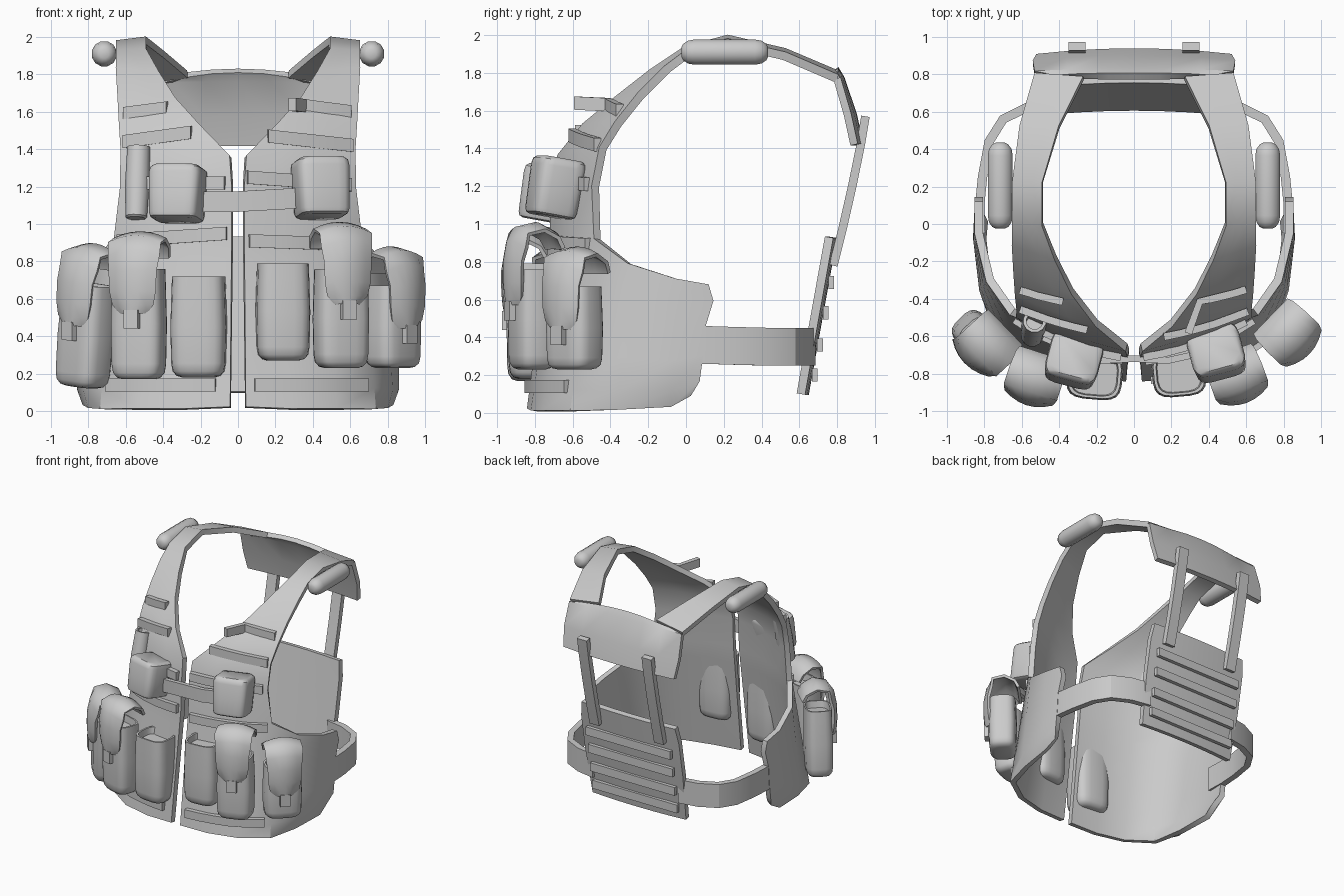
import bpy, math
from mathutils import Vector, Matrix
from mathutils.bvhtree import BVHTree

if "Cube" in bpy.data.objects:
    bpy.data.objects.remove(bpy.data.objects["Cube"])


def finish(name, verts, faces, thick=0.0, angle=40):
    me = bpy.data.meshes.new(name)
    me.from_pydata([tuple(v) for v in verts], [], faces)
    ob = bpy.data.objects.new(name, me)
    bpy.context.collection.objects.link(ob)
    bpy.ops.object.select_all(action='DESELECT')
    ob.select_set(True)
    bpy.context.view_layer.objects.active = ob
    if thick:
        mod = ob.modifiers.new("thickness", 'SOLIDIFY')
        mod.thickness, mod.offset = thick, 0
        bpy.ops.object.modifier_apply(modifier=mod.name)
    bpy.ops.object.shade_smooth_by_angle(angle=math.radians(angle))
    return ob


def grid(rows):
    """Quads between rows; a shorter row joins the start of a longer one."""
    verts, faces, starts = [], [], []
    for r in rows:
        starts.append(len(verts))
        verts += r
    for i in range(len(rows) - 1):
        a, b = starts[i], starts[i + 1]
        for j in range(min(len(rows[i]), len(rows[i + 1])) - 1):
            faces.append((a + j, a + j + 1, b + j + 1, b + j))
    return [Vector(v) for v in verts], faces


def ribbon(name, pts, width, thick, up=(0, 0, 1), angle=25):
    h = Vector(up) * width / 2
    v, f = grid([[Vector(p) - h, Vector(p) + h] for p in pts])
    return finish(name, v, f, thick, angle)


def loft(name, rings, mat, n=16, power=2.0):
    """Superellipse rings (z, width, depth), capped at both ends."""
    verts, faces = [], []
    for z, w, d in rings:
        for k in range(n):
            a = 2 * math.pi * (k + .5) / n
            c, s = math.cos(a), math.sin(a)
            x = math.copysign(abs(c) ** (2 / power), c) * w / 2
            y = math.copysign(abs(s) ** (2 / power), s) * d / 2
            verts.append(mat @ Vector((x, y, z)))
    for i in range(len(rings) - 1):
        for k in range(n):
            m = (k + 1) % n
            faces.append((i * n + k, i * n + m, (i + 1) * n + m, (i + 1) * n + k))
    faces.append(tuple(reversed(range(n))))
    faces.append(tuple(range((len(rings) - 1) * n, len(rings) * n)))
    return finish(name, verts, faces)


def place(x, y, z, yaw, pitch=0, roll=0):
    return (Matrix.Translation((x, y, z)) @ Matrix.Rotation(math.radians(yaw), 4, 'Z')
            @ Matrix.Rotation(math.radians(pitch), 4, 'X')
            @ Matrix.Rotation(math.radians(roll), 4, 'Y'))


def flip(pts, s):
    return [Vector((p[0] * s, p[1], p[2])) for p in pts]


# Front panels: wrapped lower part, then shoulder strap to the back yoke
bottom = [(.04, -.82, .02), (.28, -.80, .01), (.52, -.74, .01), (.72, -.60, .01),
          (.81, -.36, .02), (.84, -.08, .04), (.83, .02, .10)]
top = [(.03, -.70, .95), (.25, -.66, .95), (.47, -.58, .94), (.65, -.47, .92),
       (.77, -.30, .79), (.83, -.05, .71), (.83, .12, .68)]
rows = [[Vector(a).lerp(Vector(b), t) for a, b in zip(bottom, top)]
        for t in (0, .12, .35, .6, .85, 1)]
for j in (4, 5, 6):
    rows[0][j].x -= .03
for r, y in zip(rows[1:5], (.07, .09, .10, .145)):
    r[6].y = y
edges = [((.03, -.69, 1.2), (.62, -.48, 1.2)), ((.04, -.66, 1.36), (.62, -.44, 1.40)),
         ((.20, -.53, 1.52), (.63, -.36, 1.53)), ((.33, -.36, 1.66), (.64, -.24, 1.68)),
         ((.42, -.18, 1.80), (.65, -.10, 1.82)), ((.49, 0, 1.92), (.65, .02, 1.91)),
         ((.49, .22, 1.98), (.65, .22, 1.96)), ((.40, .52, 1.91), (.61, .52, 1.89)),
         ((.27, .78, 1.80), (.53, .80, 1.77))]
for i, (a, b) in enumerate(edges):
    k = max(0, .035 - .012 * i)
    rows.append([Vector(a).lerp(Vector(b), t / 3) - Vector((0, k * math.sin(math.pi * t / 3), 0))
                 for t in range(4)])
pv, pf = grid(rows)
tree = BVHTree.FromPolygons(pv, pf)
for s, side in ((1, "right"), (-1, "left")):
    finish("front_panel_" + side, flip(pv, s), pf, .045, 35)


def surf(x, z, off):
    hit = tree.ray_cast(Vector((abs(x), -3, z)), Vector((0, 1, 0)))[0]
    return Vector((x, (hit.y if hit else -.55) - off, z))


# Webbing across the front panels: x0, z0, x1, z1
for i, (x0, z0, x1, z1) in enumerate([
        (.29, 1.64, .60, 1.60), (.16, 1.47, .61, 1.42), (.05, 1.25, .60, 1.21),
        (.06, .91, .64, .89), (.09, .14, .69, .14), (-.38, 1.62, -.61, 1.59),
        (-.25, 1.49, -.61, 1.44), (-.07, 1.22, -.58, 1.22), (-.06, .95, -.64, .91),
        (-.12, .14, -.70, .14)]):
    pts = [surf(x0 + (x1 - x0) * t / 5, z0 + (z1 - z0) * t / 5, .035) for t in range(6)]
    ribbon("front_webbing_%d" % i, pts, .07, .04)

# Chest strap closing the gap
ribbon("chest_strap", [(-.32, -.69, 1.12), (-.18, -.73, 1.12), (0, -.72, 1.12),
                       (.18, -.73, 1.13), (.36, -.69, 1.14)], .11, .035)

# Back yoke
yoke = []
for z, y, w, curve in ((1.82, .79, .42, .0), (1.77, .82, .53, .02),
                       (1.58, .885, .54, .03), (1.42, .92, .52, .03)):
    yoke.append([(w * t / 3, y - curve * (t / 3) ** 2, z - .05 * (t / 3) ** 2 * (z > 1.8))
                 for t in range(-3, 4)])
finish("back_yoke", *grid(yoke), .04, 35)


# Lower back panel with webbing rows
def back_y(z):
    return .61 + .18 * z


panel = [[(w * t / 3, back_y(z) - .02 * (t / 3) ** 2, z) for t in range(-3, 4)]
         for z, w in ((.1, .44), (.5, .46), (.8, .46), (.93, .44))]
finish("back_panel", *grid(panel), .045)
for i, z in enumerate((.20, .36, .53, .69)):
    ribbon("back_webbing_%d" % i, [(x, back_y(z) + .035, z) for x in (-.4, 0, .4)], .07, .03)

for s, side in ((1, "right"), (-1, "left")):
    # Upright straps from the yoke to the back panel
    ribbon("back_strap_" + side, flip([(.305, .95, 1.57), (.305, .925, 1.42), (.305, .88, 1.2),
           (.305, .83, .98), (.305, .78, .78)], s), .09, .045, (1, 0, 0))
    # Waist belt
    ribbon("waist_belt_" + side, flip([(.40, .66, .35), (.56, .63, .35), (.70, .56, .35),
           (.775, .44, .35), (.81, .25, .355), (.825, .10, .36), (.82, -.05, .36)], s), .2, .05)
    # Shoulder rolls
    loft("shoulder_roll_" + side, [(-.23, .05, .05), (-.22, .09, .09), (-.195, .125, .125),
         (-.16, .138, .138), (.16, .138, .138), (.195, .125, .125), (.22, .09, .09),
         (.23, .05, .05)], place(.715 * s, .205, 1.91, 0, 90), 12)


def pouch(name, x, y, z0, z1, yaw, w=.28, d=.21, flap=None, roll=0, pitch=0):
    h = z1 - z0
    m = place(x, y, z0, yaw, pitch, roll)
    prof = ((0, .6), (.015, .8), (.06, .95), (.14, 1), (.5, 1.03), (.85, .99),
            (1, .97), (1, .86), (.9, .82))
    loft(name + "_body", [(h * t, w * k, d * k) for t, k in prof], m, 20, 3.6)
    if flap is None:
        return
    # Draped flap, a long tongue with a rounded tip
    f, r = flap - z0, []
    for py, pz, hw in ((.13, -.13, .13), (.10, -.04, .14), (.02, 0, .145), (-.07, -.02, .145),
                       (-.12, -.09, .14), (-.14, -.2, .13), (-.14, -.31, .125),
                       (-.135, -.38, .11), (-.13, -.425, .07)):
        r.append([m @ Vector((hw * t / 3, py + .04 * (t / 3) ** 2 * (pz < -.03 and py < 0),
                              f + pz - .035 * (t / 3) ** 2 * (pz > -.1))) for t in range(-3, 4)])
    finish(name + "_flap", *grid(r), .022, 60)
    # Buckle tab under the flap
    ribbon(name + "_tab", [m @ Vector((tx, -.125, f - .46)) for tx in (-.04, .04)], .1, .035)


# Belt-line pouches
pouch("magazine_pouch_right", .24, -.795, .27, .79, 5, .28, .25)
pouch("magazine_pouch_left", -.21, -.81, .18, .72, -5, .29, .25)
pouch("utility_pouch_right", .55, -.815, .23, .76, 20, flap=1.0)
pouch("utility_pouch_left", -.53, -.825, .17, .76, -18, flap=.95)
pouch("side_pouch_right", .83, -.59, .23, .67, 46, w=.29, flap=.87)
pouch("side_pouch_left", -.835, -.60, .13, .68, -46, w=.29, flap=.89, roll=6)


# Boxy chest pouches
def chest_pouch(name, x, y, z, yaw, w, h):
    loft(name, [(h * t, w * k, .25 * k) for t, k in
         ((0, .8), (.03, .92), (.1, .97), (.45, 1), (.85, 1.03), (.95, .99), (1, .86))],
         place(x, y, z, yaw, -10), 20, 5)


chest_pouch("chest_pouch_right", .45, -.72, 1.04, 15, .28, .31)
chest_pouch("chest_pouch_left", -.33, -.755, 1.02, -15, .28, .29)

# Upright tube holder on the left chest
loft("tube_holder", [(0, .10, .10), (.01, .12, .12), (.2, .135, .135), (.39, .125, .125),
     (.39, .09, .09), (.33, .085, .085)], place(-.545, -.60, 1.03, 0, -12, 2), 12)
